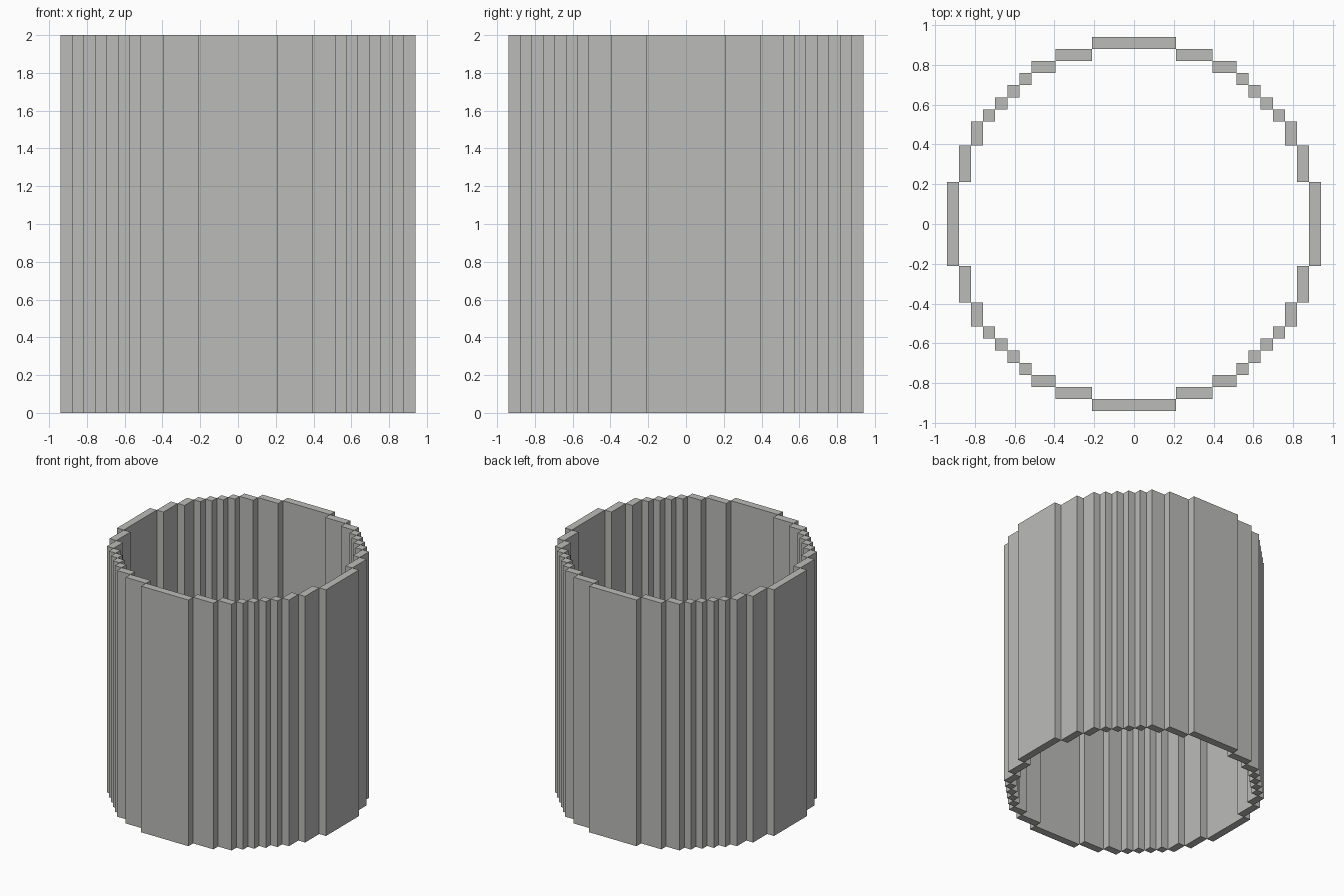
import bpy
import bmesh
from mathutils import Matrix, Vector

cube = bpy.data.objects.get("Cube")
if cube:
    bpy.data.objects.remove(cube, do_unlink=True)

U = 2 / 33          # one block of the grid
HEIGHT = 33 * U

stone = bpy.data.materials.new("light grey stone")
stone.use_nodes = True
COLOUR = (0.5, 0.5, 0.49, 1)
stone.diffuse_color = COLOUR
stone.node_tree.nodes["Principled BSDF"].inputs["Base Color"].default_value = COLOUR


def wall(name, x0, x1, y0, y1):
    """Upright wall segment covering a rectangle of the plan, in blocks."""
    bm = bmesh.new()
    size = Vector(((x1 - x0) * U, (y1 - y0) * U, HEIGHT))
    centre = Vector(((x0 + x1) / 2 * U, (y0 + y1) / 2 * U, HEIGHT / 2))
    bmesh.ops.create_cube(bm, size=1,
                          matrix=Matrix.Translation(centre) @ Matrix.Diagonal(size).to_4x4())
    mesh = bpy.data.meshes.new(name)
    bm.to_mesh(mesh)
    bm.free()
    mesh.materials.append(stone)
    obj = bpy.data.objects.new(name, mesh)
    bpy.context.collection.objects.link(obj)
    return obj


# Four long middle walls
R = 15.5
wall("back_wall", -3.5, 3.5, R - 1, R)
wall("front_wall", -3.5, 3.5, -R, 1 - R)
wall("left_wall", R - 1, R, -3.5, 3.5)
wall("right_wall", -R, 1 - R, -3.5, 3.5)

# Stepped corner segments, run lengths along x, mirrored into all quadrants
x, y = 3.5, R - 1
for i, (run, drop) in enumerate([(3, 1), (2, 1), (1, 1), (1, 1), (1, 1),
                                 (1, 1), (1, 2), (1, 3)], 1):
    step = wall(f"corner_step_{i}", x, x + run, y - drop, y)
    mirror = step.modifiers.new("mirror", "MIRROR")
    mirror.use_axis = (True, True, False)
    mirror.use_mirror_merge = False
    x, y = x + run, y - drop
